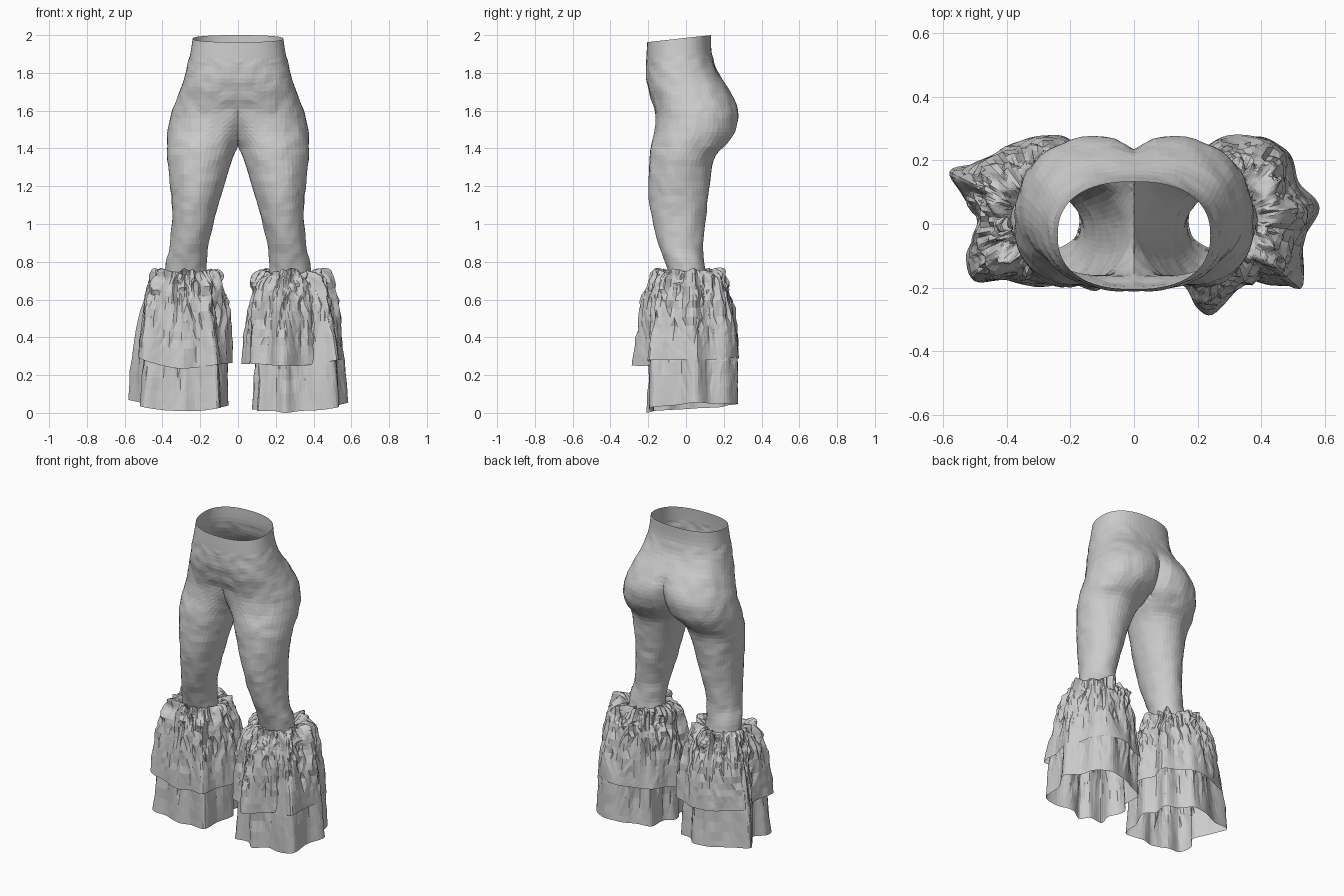
import bpy, bmesh, math
from mathutils import Vector, noise

if "Cube" in bpy.data.objects:
    bpy.data.objects.remove(bpy.data.objects["Cube"])


def spline(pts, n, closed=False):
    """Catmull-Rom resampling of a short control list to n points."""
    m = len(pts)
    out = []
    for i in range(n):
        u = i * m / n if closed else i * (m - 1) / (n - 1)
        k = int(u) if closed else min(int(u), m - 2)
        t = u - k
        idx = [(k + j) % m if closed else max(0, min(m - 1, k + j)) for j in (-1, 0, 1, 2)]
        a, b, c, d = [pts[j] for j in idx]
        out.append([0.5 * (2 * q + (r - p) * t + (2 * p - 5 * q + 4 * r - s) * t * t
                           + (3 * q - p - 3 * r + s) * t ** 3)
                    for p, q, r, s in zip(a, b, c, d)])
    return out


def loft(name, rings, half=False):
    """Open tube through closed rings; half keeps x >= 0 and mirrors it."""
    bm = bmesh.new()
    vs = [[bm.verts.new(p) for p in r] for r in rings]
    n = len(rings[0])
    for a, b in zip(vs, vs[1:]):
        for i in range(n):
            j = (i + 1) % n
            bm.faces.new((a[i], b[i], b[j], a[j]))
    if half:
        wall = [f for f in bm.faces if all(v.co.x < 1e-6 for v in f.verts)]
        bmesh.ops.delete(bm, geom=wall, context='FACES')
    bmesh.ops.triangulate(bm, faces=bm.faces[:], quad_method='SHORT_EDGE')
    me = bpy.data.meshes.new(name)
    bm.to_mesh(me)
    bm.free()
    ob = bpy.data.objects.new(name, me)
    bpy.context.collection.objects.link(ob)
    if half:
        mod = ob.modifiers.new("Mirror", 'MIRROR')
        mod.use_clip = True
        mod.merge_threshold = 0.0005
    return ob


# Trousers: z, inner x, outer x, front y, back y (inner x < 0 merges the legs)
body = [(2.00, -.24, .24, -.205, .133), (1.90, -.25, .255, -.21, .137),
        (1.80, -.25, .28, -.21, .17), (1.70, -.215, .31, -.195, .235),
        (1.60, -.16, .347, -.165, .275), (1.50, -.08, .37, -.165, .262),
        (1.42, -.005, .376, -.185, .21), (1.35, .025, .374, -.193, .15),
        (1.20, .075, .36, -.20, .125), (1.05, .118, .35, -.185, .107),
        (0.90, .155, .358, -.148, .09), (0.80, .165, .38, -.11, .095),
        (0.70, .165, .39, -.08, .11)]
ARC, INNER = 32, 12          # outer arc steps, inner thigh steps
rings = []
for z, xi, xo, yf, yb in spline(body, 50):
    power = 0.84 if z > 1.75 else 0.84 + 0.16 * min(1, (1.75 - z) / 0.35)
    top = max(0, (z - 1.7) / 0.3)
    cx, rx = (xi + xo) / 2, (xo - xi) / 2
    limit = math.radians(140)
    if xi < 0:               # the arc ends exactly on the centre seam
        limit = min(limit, math.acos(-max(0, min(1, cx / rx)) ** (1 / power)))
    angles = [limit * (2 * i / ARC - 1) for i in range(ARC + 1)]
    angles += [limit + (2 * math.pi - 2 * limit) * i / INNER for i in range(1, INNER)]
    ring = []
    for a in angles:
        c, s = math.cos(a), math.sin(a)
        x = cx + rx * math.copysign(abs(c) ** power, c)
        y = (yf + yb) / 2 + (yb - yf) / 2 * math.copysign(abs(s) ** power, s)
        x = 0 if x < 0.0005 else x
        # slight cloth dents
        d = 0.006 * noise.noise(Vector((x * 16, y * 16, z * 16))) * (z < 1.9)
        y += d * s
        if x:
            x = max(0, x + d * c)
        # cleft between the two seat lobes
        if s > 0:
            y -= 0.035 * math.exp(-(x / 0.04) ** 2 - ((z - 1.57) / 0.11) ** 2)
        # waist dips to the front
        ring.append((x, y, z + top * 0.11 * (y - 0.133)))
    rings.append(ring)
loft("trousers", rings, half=True)


# Flounces: gathered cuff opening out to a wavy hem outline
UPPER = [(.10, 0), (.02, .22), (.03, .42), (.13, .58), (.32, .77), (.7, .94), (1, 1)]
LOWER = [(.09, 0), (.03, .2), (.08, .35), (.25, .62), (.6, .89), (1, 1)]


def flounce(name, cx, hem, profile, seed):
    cuff = Vector((cx, 0.01, 0))
    rings = []
    for f, t in spline(profile, 26):
        ring = []
        for hx, hy, hz in spline(hem, 96, closed=True):
            d = Vector((hx, hy, 0)) - cuff
            r, u = d.length, d.normalized()
            fine = noise.noise(Vector((u.x * 4.5, u.y * 4.5, f * 6 + seed)))
            crease = abs(noise.noise(Vector((u.x * 6, u.y * 6, f * 5 + seed + 3))))
            fold = noise.noise(Vector((u.x * 3.2, u.y * 3.2, f * 0.8 + seed + 9)))
            f0 = min(1, max(f, 0))
            rad = 0.108 + t * (r - 0.108)
            rad += min(1, 4 * t) * (0.05 * math.exp(-4 * f0) * fine
                                    + 0.03 * math.sin(math.pi * f0) * fold
                                    + (0.12 - crease) * 0.07 * (1 - f0) + 0.008 * fold)
            z = 0.76 + f * (hz - 0.76) + min(1, 4 * t) * 0.03 * fine * math.exp(-7 * f0)
            p = cuff + u * max(rad, 0.1)
            ring.append((p.x, p.y, z))
        rings.append(ring)
    return loft(name, rings)


# Hem outlines, counter-clockwise from the +x side
right_upper = [(.56, .04, .285), (.515, .12, .28), (.49, .21, .29), (.41, .26, .29),
               (.31, .285, .29), (.20, .23, .28), (.11, .20, .28), (.07, .10, .27),
               (.02, .03, .26), (.06, -.07, .26), (.07, -.16, .26), (.155, -.20, .255),
               (.20, -.265, .25), (.25, -.285, .25), (.33, -.205, .25), (.42, -.17, .26),
               (.53, -.205, .28), (.53, -.08, .28)]
right_lower = [(.585, .05, .055), (.525, .13, .05), (.49, .22, .05), (.41, .27, .05),
               (.31, .265, .045), (.20, .22, .04), (.12, .18, .03), (.12, .07, .025),
               (.07, .0, .02), (.11, -.10, .015), (.10, -.18, .01), (.19, -.17, .01),
               (.25, -.21, .0), (.33, -.17, .01), (.43, -.19, .015), (.53, -.18, .03),
               (.53, -.06, .04)]
left_upper = [(-.03, .0, .265), (-.07, .10, .27), (-.06, .19, .28), (-.16, .24, .285),
              (-.24, .28, .29), (-.35, .265, .29), (-.43, .225, .295), (-.54, .17, .305),
              (-.53, .10, .30), (-.49, -.01, .29), (-.53, -.10, .30), (-.50, -.18, .28),
              (-.40, -.175, .25), (-.31, -.20, .235), (-.22, -.18, .24), (-.11, -.21, .255),
              (-.08, -.10, .26)]
left_lower = [(-.05, .02, .04), (-.10, .09, .04), (-.09, .18, .04), (-.18, .21, .045),
              (-.25, .27, .05), (-.36, .25, .05), (-.46, .20, .055), (-.58, .17, .07),
              (-.54, .09, .06), (-.47, -.02, .045), (-.52, -.09, .04), (-.50, -.17, .03),
              (-.40, -.16, .015), (-.30, -.19, .01), (-.21, -.17, .01), (-.10, -.20, .025),
              (-.09, -.08, .03)]
flounce("right_upper_flounce", .28, right_upper, UPPER, 1.3)
flounce("right_lower_flounce", .28, right_lower, LOWER, 4.7)
flounce("left_upper_flounce", -.28, left_upper, UPPER, 8.1)
flounce("left_lower_flounce", -.28, left_lower, LOWER, 12.6)
